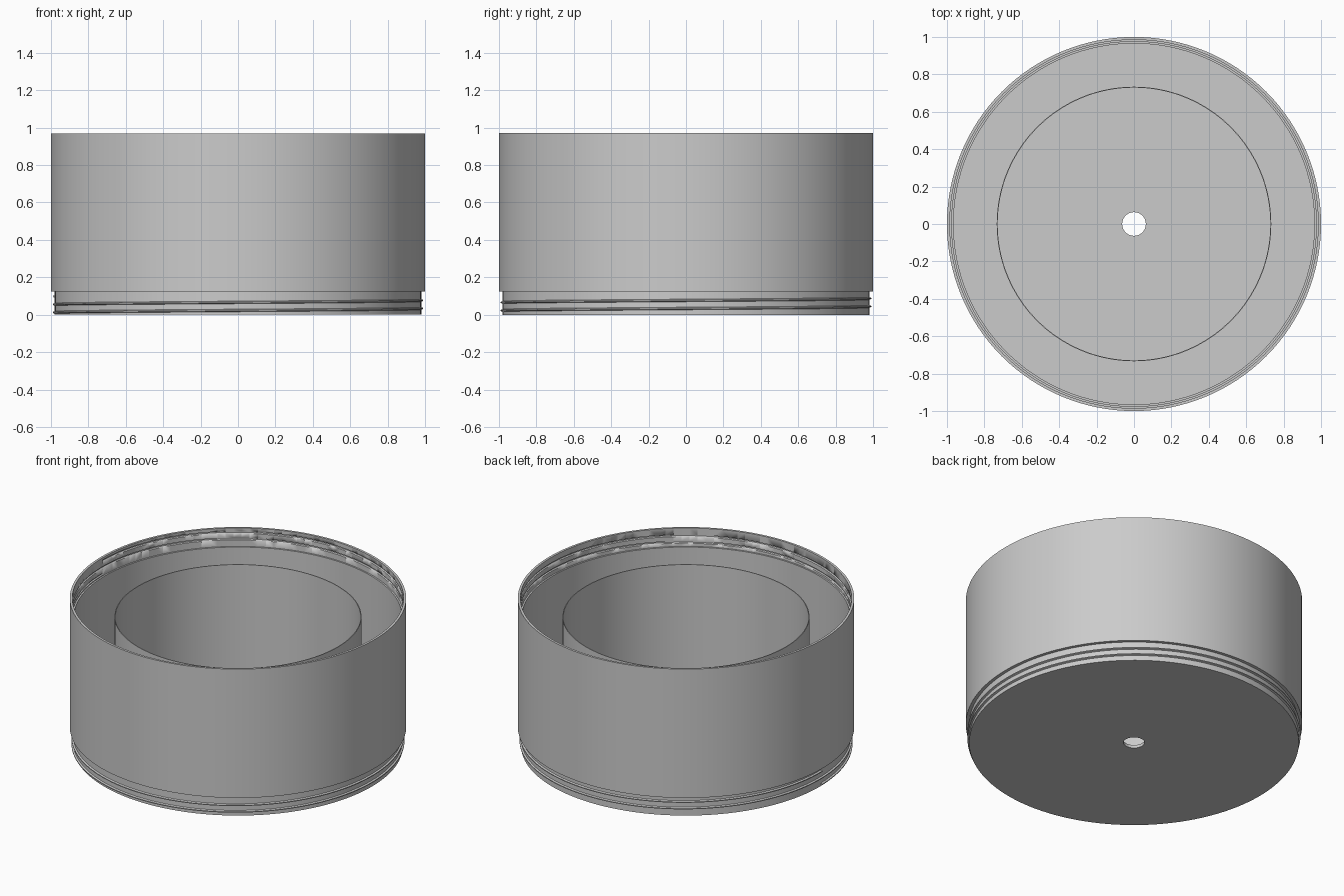
import bpy
import bmesh
import math

SEGMENTS = 128
WALL_TOP = 0.97
STACK_OFFSET = 0.85      # height of the tube rim and of the socket floor
PITCH = 0.043

default_cube = bpy.data.objects.get("Cube")
if default_cube:
    bpy.data.objects.remove(default_cube, do_unlink=True)

grey = bpy.data.materials.new("plain grey")
grey.use_nodes = True
colour = (0.6, 0.6, 0.6, 1)
grey.diffuse_color = colour
grey.node_tree.nodes["Principled BSDF"].inputs["Base Color"].default_value = colour


def sweep(name, section, steps, turns=1.0, start=0.0, pitch=0.0):
    """Turn a closed (radius, height) section about z; a pitch makes a helix."""
    bm = bmesh.new()
    closed = pitch == 0
    rings = []
    for i in range(steps if closed else steps + 1):
        t = i / steps * turns
        a = start + t * math.tau
        rings.append([bm.verts.new((r * math.cos(a), r * math.sin(a), z + pitch * t))
                      for r, z in section])
    n = len(section)
    for i in range(steps):
        a, b = rings[i], rings[(i + 1) % len(rings)]
        for j in range(n):
            k = (j + 1) % n
            bm.faces.new((a[j], b[j], b[k], a[k]))
    if not closed:
        bm.faces.new(rings[0])
        bm.faces.new(rings[-1][::-1])
    bmesh.ops.recalc_face_normals(bm, faces=bm.faces)
    mesh = bpy.data.meshes.new(name)
    bm.to_mesh(mesh)
    bm.free()
    mesh.materials.append(grey)
    obj = bpy.data.objects.new(name, mesh)
    bpy.context.collection.objects.link(obj)
    bpy.ops.object.select_all(action="DESELECT")
    obj.select_set(True)
    bpy.context.view_layer.objects.active = obj
    bpy.ops.object.shade_smooth_by_angle(angle=math.radians(25))
    return obj


def thread(name, inner, outer, height):
    """Two turns of a trapezoid ridge rising from the model's right side."""
    section = [(inner, -0.009), (outer, -0.003), (outer, 0.003), (inner, 0.009)]
    section = [(r, z + height) for r, z in section]
    return sweep(name, section, SEGMENTS * 2, 2, math.pi, PITCH)


# Outer cup: floor with a centre hole, stepped neck, thin wall and wider socket
body = sweep("outer_cup", [
    (0.063, 0), (0.98, 0), (0.98, 0.125), (1, 0.125), (1, WALL_TOP),
    (0.985, WALL_TOP), (0.985, STACK_OFFSET), (0.975, STACK_OFFSET),
    (0.975, 0.12), (0.965, 0.12), (0.965, 0.02), (0.063, 0.02)], SEGMENTS)

# Inner tube standing on the floor
sweep("inner_tube", [(0.729, 0.015), (0.734, 0.015),
                     (0.734, STACK_OFFSET), (0.729, STACK_OFFSET)], SEGMENTS)

# Screw thread on the neck
thread("neck_thread", 0.975, 0.99, 0.012)

# Matching groove cut inside the socket
cutter = thread("socket_groove_cutter", 0.979, 0.993, 0.012 + STACK_OFFSET)
cutter.hide_render = True
cutter.hide_set(True)
groove = body.modifiers.new("socket_groove", "BOOLEAN")
groove.operation = "DIFFERENCE"
groove.solver = "EXACT"
groove.object = cutter
